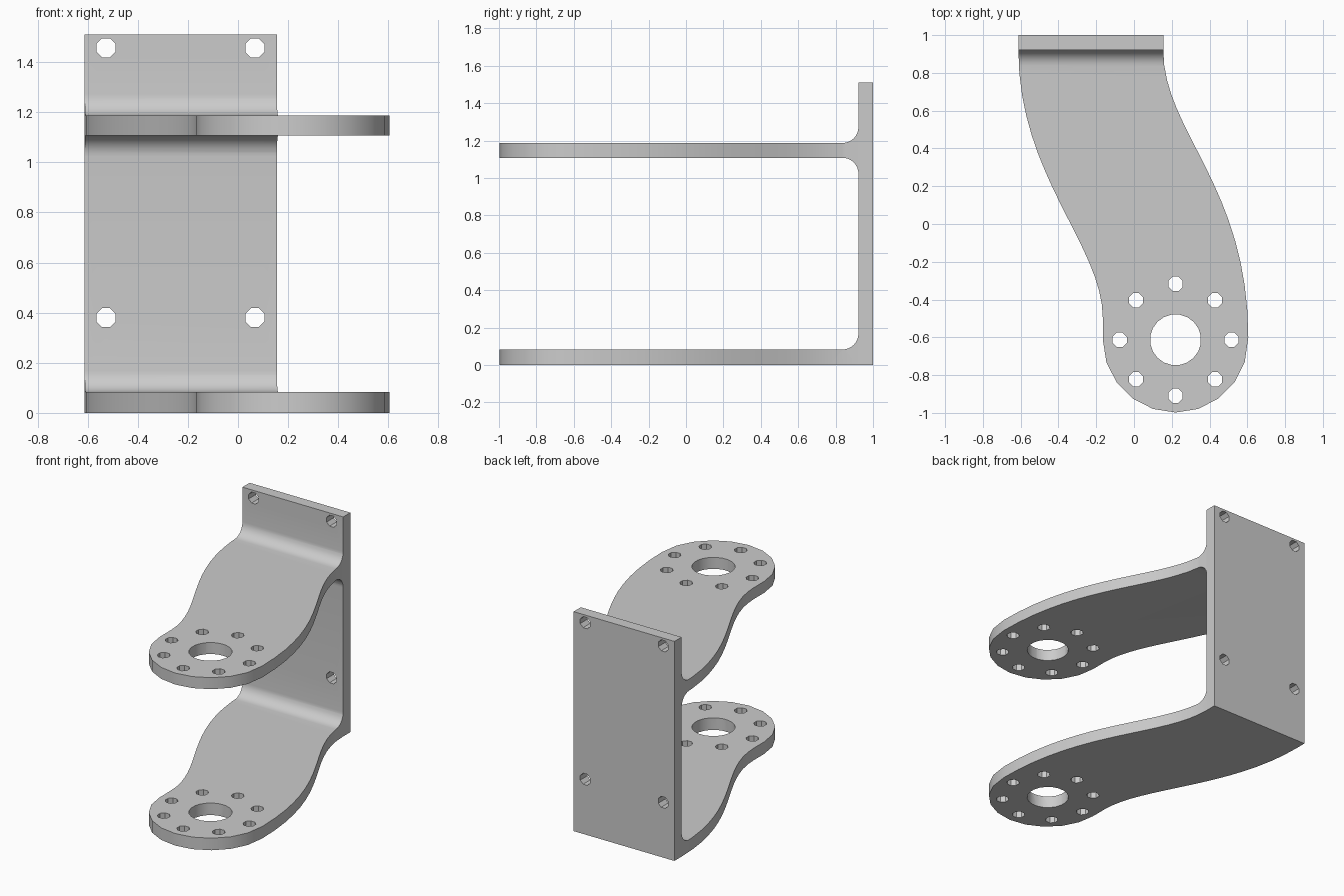
import bpy, bmesh
from math import sin, cos, pi
from mathutils import Vector, Matrix
from mathutils.geometry import interpolate_bezier

cube = bpy.data.objects.get("Cube")
if cube:
    bpy.data.objects.remove(cube, do_unlink=True)

grey = bpy.data.materials.new("light grey metal")
grey.use_nodes = True
COLOUR = (0.6, 0.6, 0.6, 1)
grey.diffuse_color = COLOUR
grey.node_tree.nodes["Principled BSDF"].inputs["Base Color"].default_value = COLOUR


def make_object(name, bm):
    bmesh.ops.recalc_face_normals(bm, faces=bm.faces)
    mesh = bpy.data.meshes.new(name)
    bm.to_mesh(mesh)
    bm.free()
    mesh.materials.append(grey)
    obj = bpy.data.objects.new(name, mesh)
    bpy.context.collection.objects.link(obj)
    return obj


def prism(name, points, offset):
    """Extrude a closed outline of 3D points by an offset."""
    bm = bmesh.new()
    face = bm.faces.new([bm.verts.new(p) for p in points])
    new = bmesh.ops.extrude_face_region(bm, geom=[face])["geom"]
    verts = [g for g in new if isinstance(g, bmesh.types.BMVert)]
    bmesh.ops.translate(bm, verts=verts, vec=offset)
    return make_object(name, bm)


def boolean(target, cutter, operation):
    cutter.hide_render = True
    mod = target.modifiers.new(operation.lower(), 'BOOLEAN')
    mod.operation, mod.object, mod.solver = operation, cutter, 'EXACT'
    bpy.context.view_layer.objects.active = target
    bpy.ops.object.modifier_apply(modifier=mod.name)
    bpy.data.objects.remove(cutter, do_unlink=True)


# Main dimensions
TOP, WALL, FILLET = 1.51, 0.922, 0.085
LOW_TOP, ARM_BOTTOM, ARM_TOP = 0.083, 1.108, 1.187
EYE = Vector((0.22, -0.613, 0))
EYE_R = 0.385


def fillet(z, side, start_at_arm):
    """Quarter round between an arm surface and the back plate."""
    arc = [(WALL - FILLET + FILLET * sin(i * pi / 16),
            z + side * FILLET * (1 - cos(i * pi / 16))) for i in range(9)]
    return arc if start_at_arm else arc[::-1]


# Side profile: two arms joined to a tall plate by rounded corners
side = [(1.1, 0), (-1.1, 0), (-1.1, LOW_TOP)]
side += fillet(LOW_TOP, 1, True) + fillet(ARM_BOTTOM, -1, False)
side += [(-1.1, ARM_BOTTOM), (-1.1, ARM_TOP)]
side += fillet(ARM_TOP, 1, True) + [(WALL, TOP), (1.1, TOP)]
bracket = prism("bracket", [(-0.9, y, z) for y, z in side], (1.8, 0, 0))

# Plan outline: S-curved sides and a round front end
right_edge = interpolate_bezier(Vector((0.155, 0.92, 0)), Vector((0.155, 0.49, 0)),
                                Vector((0.605, 0.2, 0)), Vector((0.605, -0.6, 0)), 17)
left_edge = interpolate_bezier(Vector((-0.165, -0.5, 0)), Vector((-0.165, -0.115, 0)),
                               Vector((-0.612, 0.255, 0)), Vector((-0.612, 0.92, 0)), 17)
nose = [EYE + EYE_R * Vector((cos(a), -sin(a), 0))
        for a in (i * pi / 10 for i in range(1, 11))]
plan = [Vector((0.155, 1, 0))] + right_edge + nose + left_edge + [Vector((-0.612, 1, 0))]
plan_block = prism("plan_block", [p + Vector((0, 0, -0.1)) for p in plan], (0, 0, 1.8))
boolean(bracket, plan_block, 'INTERSECT')

# Holes: centre bore, ring of eight, and four plate holes
bm = bmesh.new()


def hole(centre, radius, sides, depth, turn=Matrix()):
    spin = Matrix.Rotation(pi / sides, 4, 'Z')
    bmesh.ops.create_cone(bm, cap_ends=True, segments=sides, radius1=radius,
                          radius2=radius, depth=depth,
                          matrix=Matrix.Translation(centre) @ turn @ spin)


mid = EYE + Vector((0, 0, 0.6))
hole(mid, 0.135, 20, 1.6)
for i in range(8):
    a = i * pi / 4
    hole(mid + 0.296 * Vector((cos(a), sin(a), 0)), 0.041, 8, 1.6)
for x in (-0.527, 0.067):
    for z in (0.38, 1.457):
        hole(Vector((x, 0.96, z)), 0.041, 8, 0.3, Matrix.Rotation(pi / 2, 4, 'X'))
boolean(bracket, make_object("hole_cutter", bm), 'DIFFERENCE')

# Smooth the curved walls, keep the edges sharp
bpy.ops.object.select_all(action='DESELECT')
bracket.select_set(True)
bpy.context.view_layer.objects.active = bracket
bpy.ops.object.shade_smooth_by_angle(angle=pi / 6)
